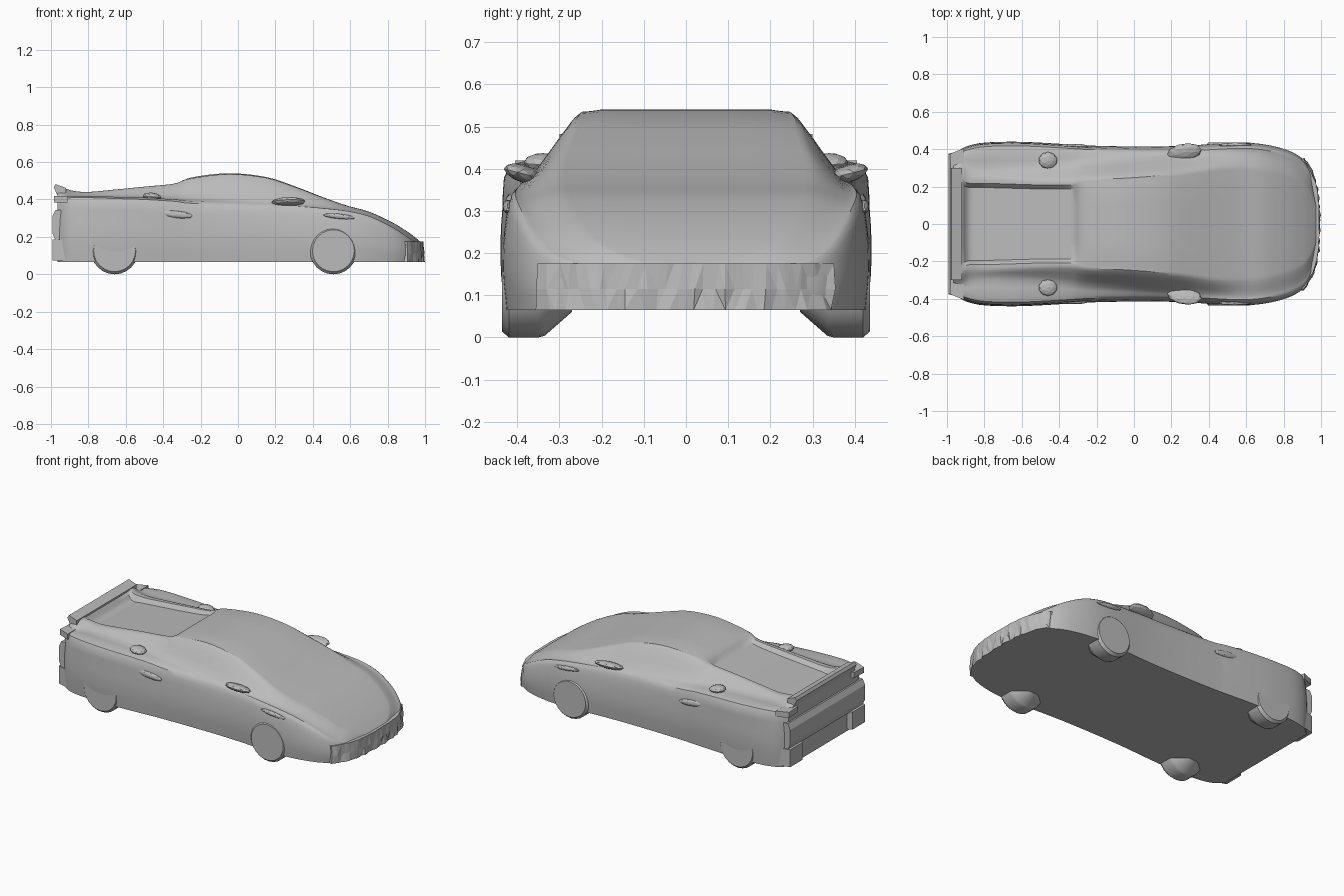
import bpy, bmesh, math, random
from mathutils import Vector

random.seed(4)
if "Cube" in bpy.data.objects:
    bpy.data.objects.remove(bpy.data.objects["Cube"], do_unlink=True)

grey = bpy.data.materials.new("plain grey")
grey.use_nodes = True
COLOUR = (0.5, 0.5, 0.5, 1)
grey.diffuse_color = COLOUR
grey.node_tree.nodes["Principled BSDF"].inputs["Base Color"].default_value = COLOUR


def finish(name, bm, angle=None):
    bmesh.ops.recalc_face_normals(bm, faces=bm.faces)
    mesh = bpy.data.meshes.new(name)
    bm.to_mesh(mesh)
    bm.free()
    mesh.materials.append(grey)
    ob = bpy.data.objects.new(name, mesh)
    bpy.context.collection.objects.link(ob)
    if angle:
        bpy.ops.object.select_all(action="DESELECT")
        ob.select_set(True)
        bpy.context.view_layer.objects.active = ob
        bpy.ops.object.shade_smooth_by_angle(angle=math.radians(angle))
    return ob


def spline(points, steps):
    """Smooth curve through a list of points of any dimension."""
    pts = [Vector(p) for p in points]
    pts = [2 * pts[0] - pts[1]] + pts + [2 * pts[-1] - pts[-2]]
    out = []
    for a, b, c, d in zip(pts, pts[1:], pts[2:], pts[3:]):
        for i in range(steps):
            t = i / steps
            out.append(b + (c - a) * (t / 2) + (2 * a - 5 * b + 4 * c - d) * (t * t / 2)
                       + (3 * b - a - 3 * c + d) * (t ** 3 / 2))
    return out + [pts[-2]]


def loft(name, rings, angle):
    bm = bmesh.new()
    loops = [[bm.verts.new(p) for p in ring] for ring in rings]
    n = len(loops[0])
    for a, b in zip(loops, loops[1:]):
        for i in range(n):
            j = (i + 1) % n
            bm.faces.new((a[i], a[j], b[j], b[i]))
    bm.faces.new(loops[0])
    bm.faces.new(loops[-1])
    return finish(name, bm, angle)


def prism(name, outline, lo, hi, axis):
    """Outline pulled along y (axis 1) or z (axis 2)."""
    def place(p, h):
        return (p[0], h, p[1]) if axis == 1 else (p[0], p[1], h)
    return loft(name, [[place(p, h) for p in outline] for h in (lo, hi)], 20)


# Body stations: x, half width, shoulder z, top z, cabin base, cabin top, deck depth
STATIONS = [
    (-.965, .365, .39, .465, .33, .27, 0), (-.925, .40, .405, .46, .33, .27, .004),
    (-.88, .42, .41, .447, .31, .25, .035), (-.8, .435, .41, .441, .30, .25, .025),
    (-.65, .44, .405, .455, .30, .245, .025), (-.5, .435, .40, .47, .305, .24, .025),
    (-.34, .425, .39, .487, .32, .24, .02), (-.26, .42, .38, .515, .33, .25, 0),
    (-.05, .415, .37, .54, .345, .26, 0), (.15, .415, .36, .52, .36, .275, 0),
    (.3, .42, .355, .472, .365, .29, 0), (.45, .43, .345, .414, .375, .31, 0),
    (.58, .435, .332, .368, .38, .31, 0), (.7, .425, .305, .335, .37, .3, 0),
    (.82, .395, .25, .28, .34, .27, 0), (.9, .35, .2, .232, .3, .23, 0),
    (.94, .29, .175, .203, .25, .18, 0), (.97, .19, .155, .178, .15, .11, 0),
    (.983, .1, .15, .165, .08, .05, 0),
]
FLOOR = .065


def section(st):
    x, w, s, t, b, r, d = st
    side = spline([(w * .98, FLOOR), (w, FLOOR + (s - FLOOR) * .35),
                   (w * .99, FLOOR + (s - FLOOR) * .7), (w * .95, s),
                   (b, s + (t - s) * .2), (r, t - .1 * (t - s)), (r * .87, t - .02 * (t - s))], 3)
    side = [(p[0], p[1]) for p in side]
    side += [(r * .78, t - d), (r * .4, t - d)]
    ring = [(0, FLOOR)] + side + [(0, t - d)] + [(-y, z) for y, z in reversed(side)]
    return [(x, y, z) for y, z in ring]


loft("body", [section(st) for st in spline(STATIONS, 4)], 32)

# Crumpled lower front intake, following the curve of the nose
bm = bmesh.new()
rows = []
COUNT = 30
for i in range(COUNT + 1):
    y = -.35 + .7 * i / COUNT
    nose = .985 - 2 * abs(y) ** 3
    column = []
    for z in (FLOOR, .115, .175):
        push = .003 + random.random() * (.012 if z < .17 else .004)
        column.append(bm.verts.new((nose + push, y + random.uniform(-.008, .008), z)))
    column.append(bm.verts.new((nose - .03, y, .175)))
    column.append(bm.verts.new((nose - .03, y, FLOOR)))
    rows.append(column)
for a, b in zip(rows, rows[1:]):
    for k in range(5):
        bm.faces.new((a[k], a[(k + 1) % 5], b[(k + 1) % 5], b[k]))
bm.faces.new(rows[0])
bm.faces.new(rows[-1])
bmesh.ops.triangulate(bm, faces=bm.faces)
finish("front_intake", bm)

# Rear lip, bumper bar and lower corner blocks
prism("rear_lip", [(-.92, .462), (-.975, .482), (-.985, .465), (-.965, .42), (-.92, .42)], -.3, .3, 1)
prism("rear_bumper", [(-.93, .345), (-.975, .345), (-.993, .31), (-.993, .22), (-.975, .18), (-.93, .18)],
      -.375, .375, 1)
for sign, tag in ((1, "left"), (-1, "right")):
    prism("rear_corner_" + tag,
          [(-.9, sign * .40), (-.993, sign * .375), (-.993, sign * .25), (-.9, sign * .2)], .075, .185, 2)
    # Corner of the tail, above the bumper
    prism("tail_corner_" + tag,
          [(-.91, sign * .405), (-.985, sign * .375), (-.98, sign * .28), (-.91, sign * .25)], .385, .42, 2)

    # Wheels: rounded outside, tapered inside
    for x, end in ((-.66, "rear"), (.51, "front")):
        rings = []
        for y, rad in ((.27, .065), (.335, .122), (.35, .126), (.42, .126), (.436, .112)):
            rings.append([(x + rad * math.cos(a), sign * y, .126 + rad * math.sin(a))
                          for a in (math.tau * k / 24 for k in range(24))])
        loft(f"{end}_wheel_{tag}", rings, 30)

    # Door mirror, low and faceted
    bm = bmesh.new()
    bmesh.ops.create_icosphere(bm, subdivisions=2, radius=1)
    for v in bm.verts:
        v.co = Vector((.27 + .09 * v.co.x + .02 * v.co.y,
                       sign * (.385 + .047 * v.co.y), .388 + .022 * v.co.z + .012 * v.co.y))
    finish("mirror_" + tag, bm)

    # Air scoop on the rear haunch and crease behind the door
    for name, x, y, z, size in (("haunch_scoop_", -.46, .34, .415, (.05, .045, .022)),
                                ("side_scoop_", -.33, .415, .32, (.09, .014, .02)),
                                ("fender_crease_", .54, .423, .31, (.09, .012, .014))):
        bm = bmesh.new()
        bmesh.ops.create_icosphere(bm, subdivisions=2, radius=1)
        for v in bm.verts:
            v.co = Vector((x + size[0] * v.co.x, sign * (y + size[1] * v.co.y),
                           z + size[2] * v.co.z - .1 * size[0] * v.co.x))
        finish(name + tag, bm)
